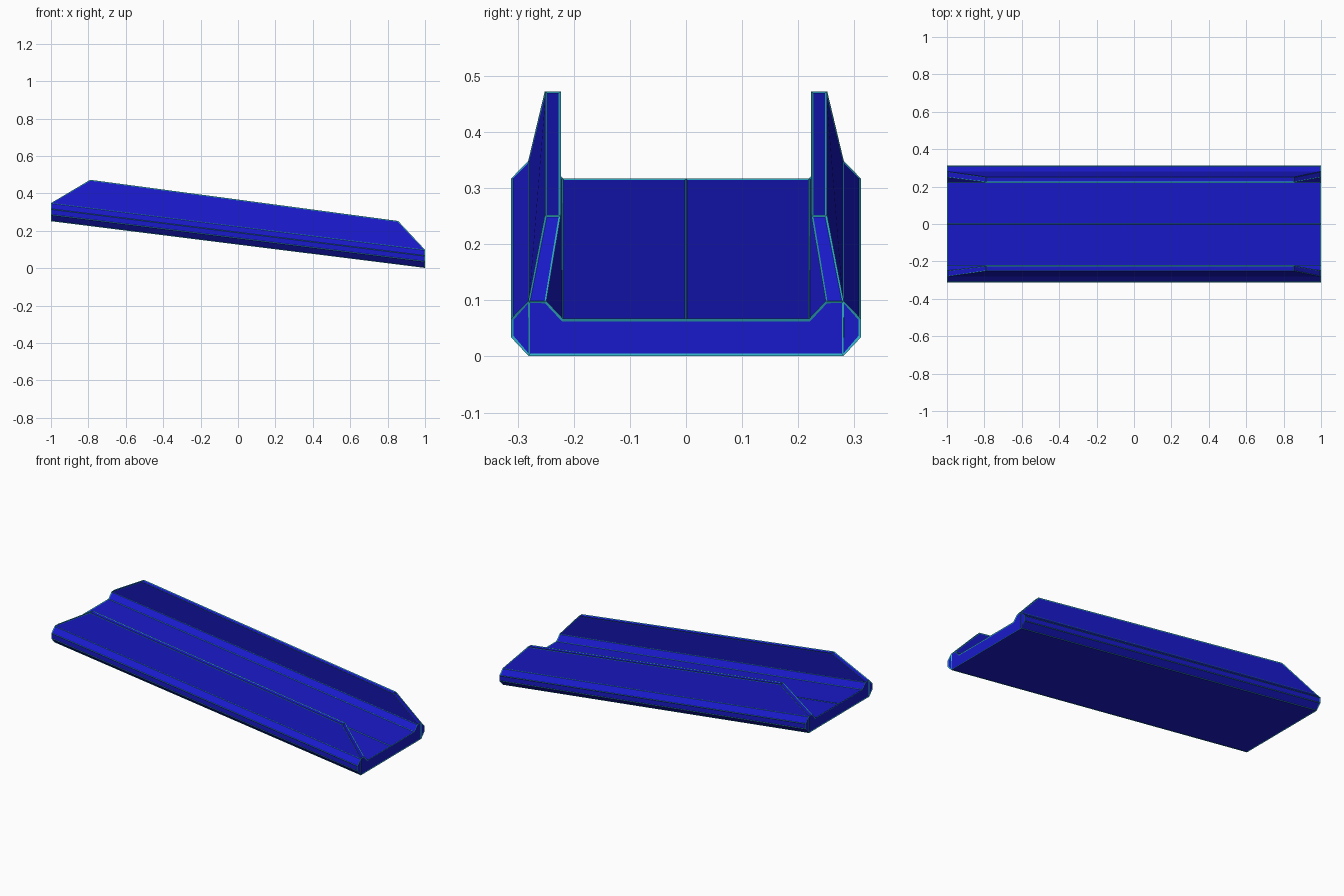
import bpy, bmesh

if "Cube" in bpy.data.objects:
    bpy.data.objects.remove(bpy.data.objects["Cube"])

T = 0.006            # trim strip thickness
L = 1 - T / 2        # half length of the ramp
SLOPE = 0.125


def material(name, color):
    m = bpy.data.materials.new(name)
    m.diffuse_color = color
    m.use_nodes = True
    m.node_tree.nodes["Principled BSDF"].inputs["Base Color"].default_value = m.diffuse_color
    return m


def lift(x, z):
    # the whole section climbs towards -x
    return z + SLOPE * (1 - x) + T / 2


# half cross-section: bottom edge, chamfered side, rail top, floor
half = [(0.28, 0.0), (0.31, 0.032), (0.31, 0.063), (0.28, 0.094),
        (0.25, 0.094), (0.22, 0.062)]
section = half + [(0, 0.062)] + [(-y, z) for y, z in reversed(half)]
n = len(section)

bm = bmesh.new()
front, rear = [[bm.verts.new((x, y, lift(x, z))) for y, z in section] for x in (L, -L)]

# deck: long strips, skipping the rail tops where the walls stand
for i in range(n):
    if i in (3, n - 5):
        continue
    j = (i + 1) % n
    bm.faces.new((front[i], front[j], rear[j], rear[i]))

# end caps: centre panel and two chamfered side panels
for ring in (front, rear):
    bm.faces.new([ring[0]] + ring[3:n - 3] + [ring[n - 1]])
    bm.faces.new(ring[0:4])
    bm.faces.new(ring[n - 4:n])

# leaning side walls with sloped ends
for s, o, i in ((1, 3, 4), (-1, n - 4, n - 5)):
    top = [bm.verts.new((x, s * y, z)) for x, z in ((0.855, 0.25), (-0.79, 0.47))
           for y in (0.25, 0.225)]
    fo, fi, ro, ri = top
    bm.faces.new((front[o], rear[o], ro, fo))
    bm.faces.new((front[i], fi, ri, rear[i]))
    bm.faces.new((front[o], fo, fi, front[i]))
    bm.faces.new((rear[o], rear[i], ri, ro))
    bm.faces.new((fo, ro, ri, fi))

bmesh.ops.recalc_face_normals(bm, faces=bm.faces[:])
mesh = bpy.data.meshes.new("ramp")
bm.to_mesh(mesh)
bm.free()

# solid body
ramp = bpy.data.objects.new("ramp", mesh)
mesh.materials.append(material("deep_blue", (0.01, 0.01, 0.6, 1)))
bpy.context.collection.objects.link(ramp)

# raised trim strips along every edge
trim_mesh = mesh.copy()
trim_mesh.materials.clear()
trim_mesh.materials.append(material("teal", (0.03, 0.42, 0.55, 1)))
trim = bpy.data.objects.new("edge_trim", trim_mesh)
bpy.context.collection.objects.link(trim)
wire = trim.modifiers.new("strips", 'WIREFRAME')
wire.thickness = T
wire.offset = 0
wire.use_even_offset = False
